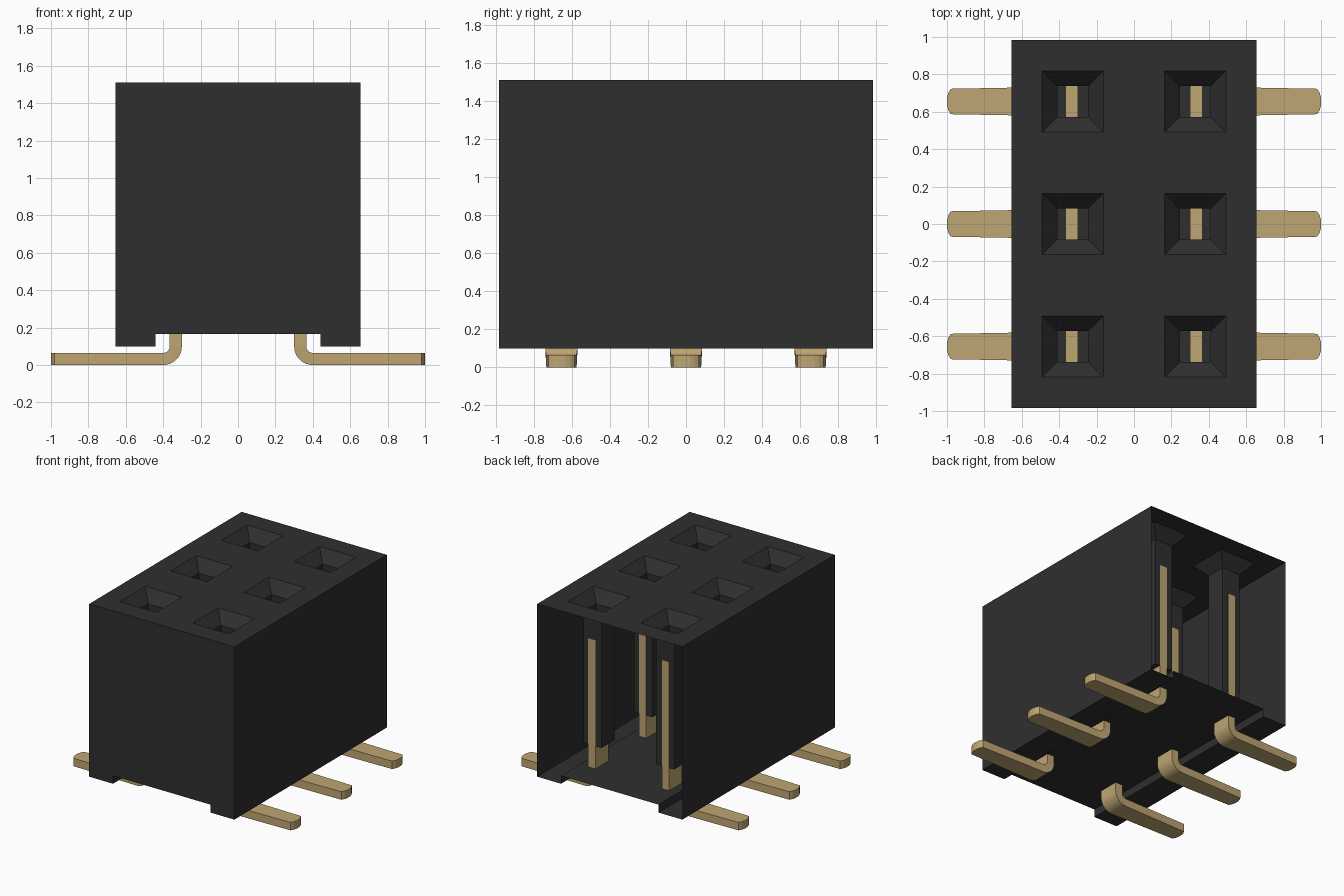
import bpy, bmesh, math

cube = bpy.data.objects.get("Cube")
if cube:
    bpy.data.objects.remove(cube)


def material(name, colour):
    m = bpy.data.materials.new(name)
    m.use_nodes = True
    m.diffuse_color = colour
    m.node_tree.nodes["Principled BSDF"].inputs["Base Color"].default_value = colour
    return m


def finish(bm, name, mat):
    bmesh.ops.remove_doubles(bm, verts=bm.verts, dist=0.0005)
    bmesh.ops.recalc_face_normals(bm, faces=bm.faces)
    mesh = bpy.data.meshes.new(name)
    bm.to_mesh(mesh)
    bm.free()
    mesh.materials.append(mat)
    return mesh


def add_object(name, mesh):
    obj = bpy.data.objects.new(name, mesh)
    bpy.context.collection.objects.link(obj)
    return obj


black = material("black plastic", (0.028, 0.028, 0.028, 1))
gold = material("dull gold", (0.52, 0.38, 0.17, 1))

HALF_X, HALF_Y, TOP = 0.655, 0.983, 1.51
COLUMN, PITCH = 0.328, 0.655
MOUTH, BORE, FUNNEL, BORE_END = 0.164, 0.082, 0.09, 0.35
ROWS = (-PITCH, 0, PITCH)
COLUMNS = (-COLUMN, COLUMN)

# Housing: folded sheet with standing edges, closed front and open back
bm = bmesh.new()


def face(points):
    return bm.faces.new([bm.verts.new(p) for p in points])


profile = [(-HALF_X, TOP), (-HALF_X, 0.1), (-0.44, 0.1), (-0.44, 0.165),
           (0.44, 0.165), (0.44, 0.1), (HALF_X, 0.1), (HALF_X, TOP)]
for (x0, z0), (x1, z1) in zip(profile, profile[1:]):
    face([(x0, -HALF_Y, z0), (x1, -HALF_Y, z1), (x1, HALF_Y, z1), (x0, HALF_Y, z0)])
face([(x, -HALF_Y, z) for x, z in profile])

# Top plate: grid of cells, leaving out the socket mouths
xs = [-HALF_X] + [c + s * MOUTH for c in COLUMNS for s in (-1, 1)] + [HALF_X]
ys = [-HALF_Y] + [r + s * MOUTH for r in ROWS for s in (-1, 1)] + [HALF_Y]
for i in range(len(xs) - 1):
    for j in range(len(ys) - 1):
        if i % 2 and j % 2:
            continue
        face([(xs[i], ys[j], TOP), (xs[i + 1], ys[j], TOP),
              (xs[i + 1], ys[j + 1], TOP), (xs[i], ys[j + 1], TOP)])

# Sockets: funnel, square bore and closed lower end
CORNERS = ((-1, -1), (1, -1), (1, 1), (-1, 1))
for cx in COLUMNS:
    for cy in ROWS:
        rings = [[(cx + sx * h, cy + sy * h, z) for sx, sy in CORNERS]
                 for h, z in ((MOUTH, TOP), (BORE, TOP - FUNNEL), (BORE, BORE_END))]
        for upper, lower in zip(rings, rings[1:]):
            for k in range(4):
                n = (k + 1) % 4
                face([upper[k], upper[n], lower[n], lower[k]])
        face(rings[-1])
add_object("housing", finish(bm, "housing", black))

# Contact pin: swept strip with upright blade, bend and tapered foot
THICK, INNER, OUTER = 0.065, 0.035, 0.1
BEND_X, BLADE = 0.4, 0.0845
sections = [((BEND_X - OUTER, 1.215), (BEND_X - INNER, 1.215), BLADE)]
STEPS = 8
for i in range(STEPS + 1):
    a = math.pi / 2 * i / STEPS
    arc = [(BEND_X - r * math.cos(a), OUTER - r * math.sin(a)) for r in (OUTER, INNER)]
    sections.append((arc[0], arc[1], BLADE - 0.006 * i / STEPS))
for x, half in ((0.98, 0.068), (0.993, 0.045), (1.0, 0.02)):
    sections.append(((x, 0), (x, THICK), half))

bm = bmesh.new()
loops = []
for (ox, oz), (ix, iz), h in sections:
    loops.append([bm.verts.new(p) for p in
                  ((ox, -h, oz), (ox, h, oz), (ix, h, iz), (ix, -h, iz))])
for a, b in zip(loops, loops[1:]):
    for k in range(4):
        n = (k + 1) % 4
        bm.faces.new((a[k], a[n], b[n], b[k]))
bm.faces.new(loops[0])
bm.faces.new(loops[-1])
pin_mesh = finish(bm, "contact_pin", gold)

for row, y in enumerate(ROWS):
    for side, turn in (("left", 0), ("right", math.pi)):
        pin = add_object(f"contact_pin_{side}_{row + 1}", pin_mesh)
        pin.location.y = y
        pin.rotation_euler.z = turn
